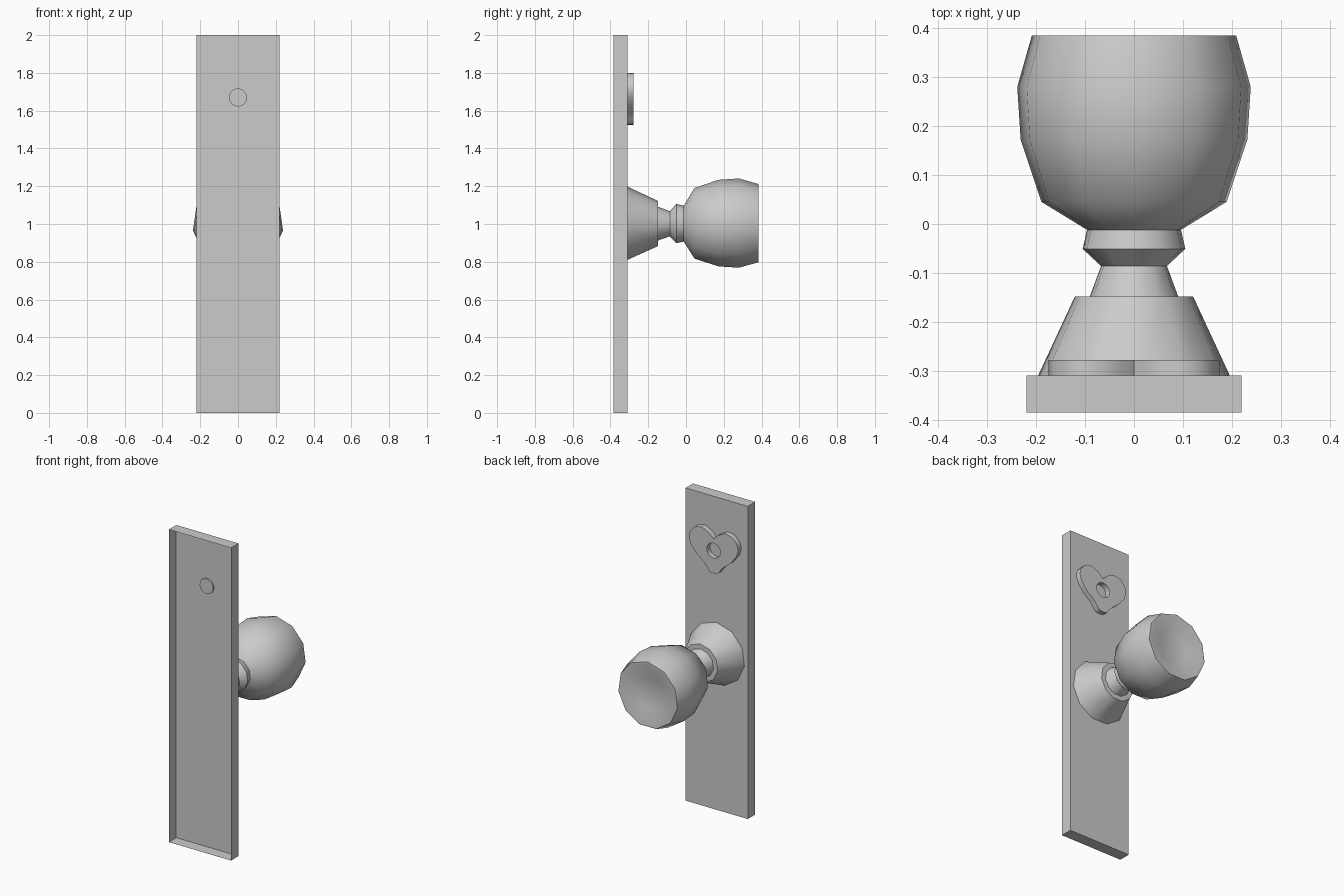
import bpy, bmesh, math

if "Cube" in bpy.data.objects:
    bpy.data.objects.remove(bpy.data.objects["Cube"])

SIDES = 11       # low-poly turned parts
AXIS_Z = 1.0     # height of the knob axis


def finish(name, bm, smooth=None):
    bmesh.ops.recalc_face_normals(bm, faces=bm.faces)
    me = bpy.data.meshes.new(name)
    bm.to_mesh(me)
    bm.free()
    ob = bpy.data.objects.new(name, me)
    bpy.context.collection.objects.link(ob)
    if smooth:
        bpy.ops.object.select_all(action='DESELECT')
        ob.select_set(True)
        bpy.context.view_layer.objects.active = ob
        bpy.ops.object.shade_smooth_by_angle(angle=math.radians(smooth))
    return ob


def lathe(name, profile, n=SIDES, z=AXIS_Z, cap_end=True):
    """Turn (y, radius) points about a horizontal axis, one vertex on top."""
    bm = bmesh.new()
    rings = []
    for y, r in profile:
        rings.append([bm.verts.new((r * math.sin(2 * math.pi * i / n), y,
                                    z + r * math.cos(2 * math.pi * i / n)))
                      for i in range(n)])
    for a, b in zip(rings, rings[1:]):
        for i in range(n):
            j = (i + 1) % n
            bm.faces.new((a[i], a[j], b[j], b[i]))
    if cap_end:
        bm.faces.new(rings[-1])
    return finish(name, bm, 45)


# Back plate: a thin shell, open towards the door (-y)
bm = bmesh.new()
bmesh.ops.create_cube(bm, size=1)
for v in bm.verts:
    v.co = (v.co.x * 0.44, v.co.y * 0.075 - 0.3475, v.co.z * 2 + 1)
front = min(bm.faces, key=lambda f: f.calc_center_median().y)
bmesh.ops.delete(bm, geom=[front], context='FACES_ONLY')
finish("back_plate", bm)

# Conical rosette with a flat shoulder
lathe("rosette", [(-0.31, 0.198), (-0.148, 0.122), (-0.148, 0.085)], cap_end=False)

# Neck and collar
lathe("neck", [(-0.15, 0.092), (-0.086, 0.068), (-0.051, 0.106), (-0.012, 0.097)],
      cap_end=False)

# Knob with a dished end
lathe("knob", [(-0.012, 0.097), (0.045, 0.191), (0.172, 0.234), (0.28, 0.241),
               (0.385, 0.211), (0.385, 0.195), (0.355, 0.105)])

# Heart-shaped escutcheon with a round keyhole
HOLE_Z, HOLE_R = 1.67, 0.048
half = [(0.03, 1.775), (0.08, 1.80), (0.13, 1.79), (0.165, 1.755), (0.175, 1.715),
        (0.16, 1.67), (0.12, 1.62), (0.07, 1.58), (0.048, 1.555), (0.035, 1.535),
        (0.02, 1.526)]
outline = [(0, 1.745)] + half + [(0, 1.525)] + [(-x, z) for x, z in reversed(half)]
hole = [(HOLE_R * math.cos(t * math.pi / 8), HOLE_Z + HOLE_R * math.sin(t * math.pi / 8))
        for t in range(16)]
bm = bmesh.new()
for loop in (outline, hole):
    vs = [bm.verts.new((x, -0.31, z)) for x, z in loop]
    for a, b in zip(vs, vs[1:] + vs[:1]):
        bm.edges.new((a, b))
bmesh.ops.triangle_fill(bm, edges=bm.edges[:], use_beauty=True)
ext = bmesh.ops.extrude_face_region(bm, geom=bm.faces[:], use_keep_orig=True)
for g in ext["geom"]:
    if isinstance(g, bmesh.types.BMVert):
        g.co.y = -0.278
finish("heart_escutcheon", bm, 40)

# Keyhole cup showing on the inside of the plate
lathe("keyhole_cup", [(-0.31, HOLE_R), (-0.32, HOLE_R)], n=16, z=HOLE_Z)
